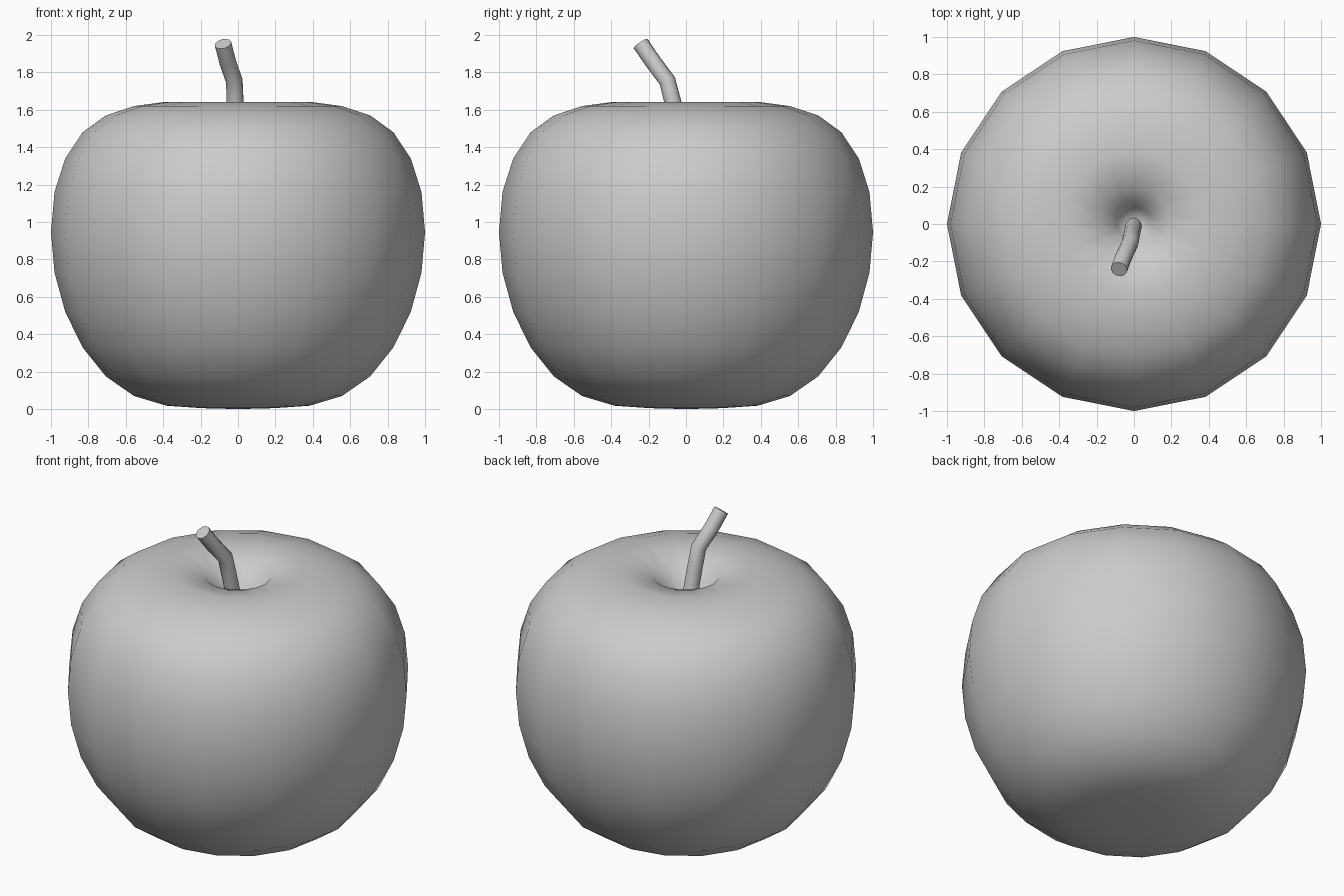
import bpy, bmesh, math
from mathutils import Vector

if "Cube" in bpy.data.objects:
    bpy.data.objects.remove(bpy.data.objects["Cube"])


def loft(name, rings, tip_start=None, tip_end=None, angle=None):
    """Skin a list of equal-sized point rings; ends are fans or flat caps."""
    bm = bmesh.new()
    loops = [[bm.verts.new(p) for p in ring] for ring in rings]
    n = len(loops[0])
    for a, b in zip(loops, loops[1:]):
        for i in range(n):
            j = (i + 1) % n
            bm.faces.new((a[i], a[j], b[j], b[i]))
    for loop, tip in ((loops[0], tip_start), (loops[-1], tip_end)):
        if tip is None:
            bm.faces.new(loop)
        else:
            v = bm.verts.new(tip)
            for i in range(n):
                bm.faces.new((loop[i], loop[(i + 1) % n], v))
    bmesh.ops.recalc_face_normals(bm, faces=bm.faces)
    mesh = bpy.data.meshes.new(name)
    bm.to_mesh(mesh)
    bm.free()
    obj = bpy.data.objects.new(name, mesh)
    bpy.context.collection.objects.link(obj)
    mesh.shade_smooth()
    if angle:
        mesh.set_sharp_from_angle(angle=math.radians(angle))
    return obj


def circle(center, radius, n, u=Vector((1, 0, 0)), v=Vector((0, 1, 0))):
    steps = [2 * math.pi * i / n for i in range(n)]
    return [Vector(center) + radius * (math.cos(t) * u + math.sin(t) * v) for t in steps]


# Fruit body: 16-sided lathe with a dimple at the top
profile = [(0.195, 0.005), (0.383, 0.018), (0.556, 0.07), (0.707, 0.175),
           (0.831, 0.33), (0.924, 0.52), (0.981, 0.73), (1.0, 0.945),
           (0.981, 1.16), (0.924, 1.34), (0.831, 1.48), (0.707, 1.57),
           (0.556, 1.62), (0.383, 1.643), (0.195, 1.605), (0.09, 1.48)]
loft("apple_body", [circle((0, 0, z), r, 16) for r, z in profile],
     tip_start=(0, 0, 0.0), tip_end=(0, 0, 1.34))

# Stem: bent tube rising out of the dimple
path = [Vector(p) for p in ((0, 0.0, 1.33), (-0.015, -0.07, 1.64), (-0.02, -0.10, 1.755),
                            (-0.055, -0.175, 1.855), (-0.08, -0.242, 1.953))]
rings = []
for i, p in enumerate(path):
    t = (path[min(i + 1, len(path) - 1)] - path[max(i - 1, 0)]).normalized()
    u = Vector((0, 1, 0)).cross(t).normalized()
    rings.append(circle(p, 0.045, 12, u, t.cross(u)))
loft("stem", rings, angle=50)
